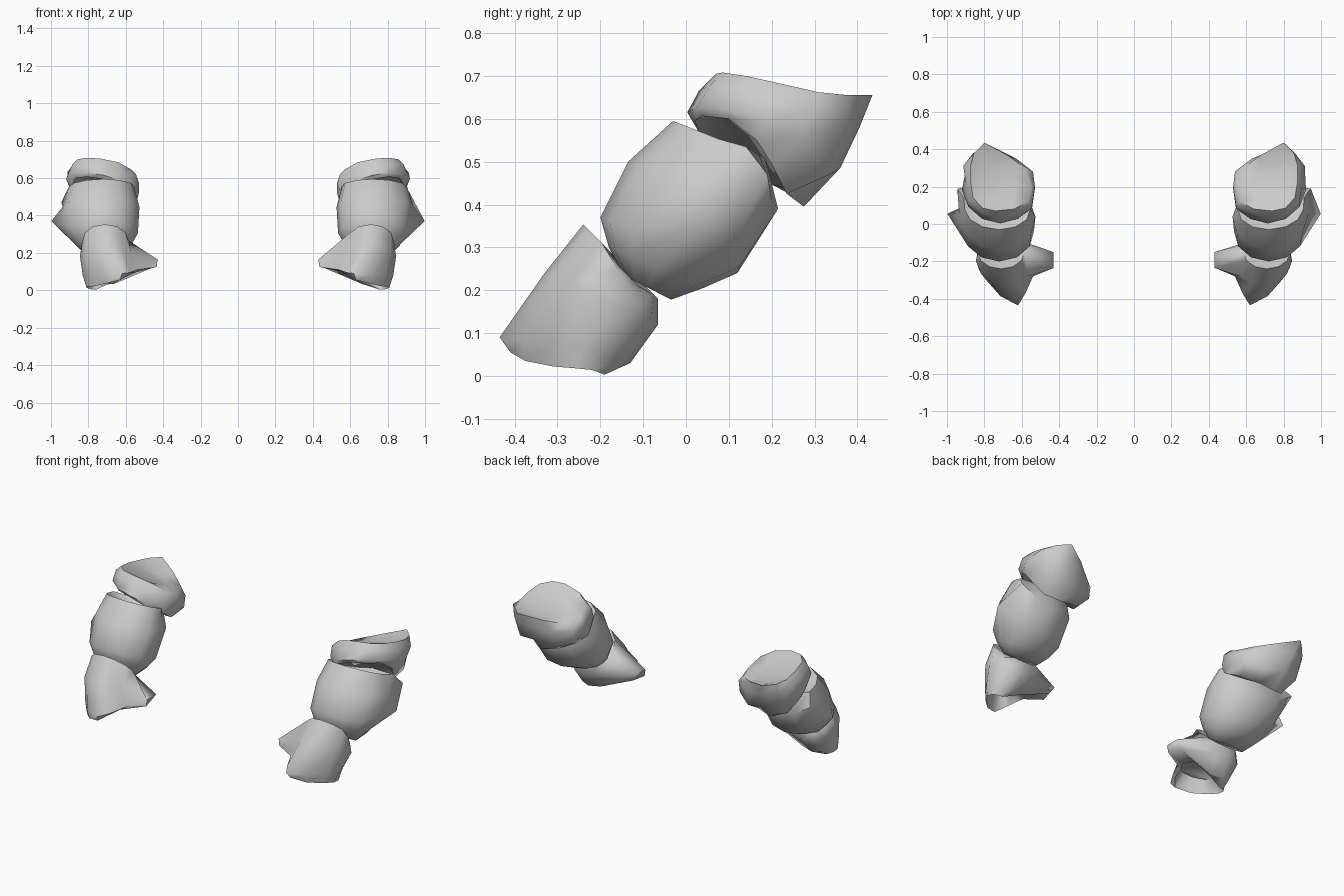
import bpy, math
from mathutils import Vector

N = 12  # sides of every ring: 0 = front, 3 = outer, 6 = back, 9 = inner

grey = bpy.data.materials.new("plain grey")
grey.diffuse_color = (0.6, 0.6, 0.6, 1)


def ring(front, back, w, dz=0.0):
    """Tilted oval from a front point to a back point, w = half width, dz = rise of the outer side."""
    f, b = Vector(front), Vector(back)
    c, u, v = (f + b) / 2, (f - b) / 2, Vector((w, 0, dz))
    return [c + u * math.cos(a) + v * math.sin(a)
            for a in (2 * math.pi * i / N for i in range(N))]


def build(name, rings, pulls):
    """Loft the rings into a closed shell, pull out its corners, and mirror it to the other arm."""
    loops = [ring(*r) for r in rings]
    for (r, i), p in pulls.items():
        loops[r][i] = Vector(p)
    verts = [p for loop in loops for p in loop]
    faces = [list(range(N)), list(range(len(verts) - N, len(verts)))[::-1]]
    for r in range(len(loops) - 1):
        for i in range(N):
            j = (i + 1) % N
            faces.append([r * N + j, r * N + i, (r + 1) * N + i, (r + 1) * N + j])
    for side, s in (("right", 1), ("left", -1)):
        mesh = bpy.data.meshes.new(f"{side}_{name}")
        mesh.from_pydata([(s * p.x, p.y, p.z) for p in verts], [],
                         [f if s > 0 else f[::-1] for f in faces])
        mesh.materials.append(grey)
        obj = bpy.data.objects.new(mesh.name, mesh)
        bpy.context.collection.objects.link(obj)
        bpy.context.view_layer.objects.active = obj
        obj.select_set(True)
        bpy.ops.object.mode_set(mode='EDIT')
        bpy.ops.mesh.select_all(action='SELECT')
        bpy.ops.mesh.normals_make_consistent(inside=False)
        bpy.ops.object.mode_set(mode='OBJECT')
        bpy.ops.object.shade_smooth_by_angle(angle=math.radians(58))
        obj.select_set(False)


# shoulder cuff: dished top sloping inward, pointed back
build("shoulder_cuff", [
    ((.73, .13, .67), (.75, .31, .615), .11, .025),
    ((.74, .07, .705), (.80, .435, .655), .14, .02),
    ((.72, .03, .665), (.775, .405, .58), .175, .035),
    ((.715, .003, .615), (.75, .36, .485), .187, .045),
    ((.715, .02, .595), (.745, .275, .395), .18, .05),
    ((.72, .06, .605), (.74, .25, .45), .14, .05),
], {(1, 1): (.81, .085, .708), (1, 2): (.86, .14, .70), (1, 3): (.875, .23, .68),
    (1, 4): (.875, .31, .662), (1, 5): (.855, .38, .655), (1, 7): (.68, .37, .62),
    (1, 8): (.58, .295, .595), (1, 9): (.55, .20, .605), (1, 10): (.57, .12, .645),
    (1, 11): (.64, .08, .685),
    (2, 7): (.63, .35, .56), (2, 8): (.54, .28, .555), (2, 9): (.53, .20, .575),
    (2, 10): (.545, .10, .62), (2, 3): (.90, .22, .64),
    (3, 7): (.64, .335, .46), (3, 8): (.545, .275, .485), (3, 9): (.53, .19, .52),
    (3, 10): (.545, .085, .565), (3, 5): (.85, .335, .47),
    (4, 2): (.865, .10, .60), (4, 3): (.895, .165, .55), (4, 4): (.875, .20, .495),
    (4, 5): (.83, .235, .425), (4, 7): (.655, .26, .415), (4, 8): (.575, .21, .45),
    (4, 9): (.54, .14, .48), (4, 10): (.56, .075, .53)})

# forearm guard: barrel with a fin on the outer side
build("forearm_guard", [
    ((.72, .01, .56), (.73, .16, .48), .13),
    ((.72, -.03, .595), (.74, .185, .51), .175),
    ((.72, -.135, .50), (.74, .215, .39), .203),
    ((.72, -.20, .37), (.73, .12, .24), .19),
    ((.72, -.18, .30), (.72, .04, .205), .155),
    ((.72, -.145, .235), (.72, -.035, .178), .11),
], {(1, 4): (.91, .14, .535), (2, 3): (.935, .06, .45), (2, 4): (.945, .19, .47),
    (2, 5): (.85, .20, .41), (3, 3): (.998, .055, .37), (3, 4): (.88, .11, .30),
    (3, 5): (.82, .125, .255)})

# hand guard: pointed front, spur on the inner side, hollow underneath
build("hand_guard", [
    ((.71, -.21, .31), (.71, -.10, .20), .09),
    ((.71, -.24, .353), (.71, -.065, .18), .125),
    ((.69, -.33, .24), (.72, -.065, .12), .14),
    ((.62, -.435, .09), (.73, -.13, .03), .12),
    ((.63, -.41, .055), (.76, -.19, .003), .12, -.03),
    ((.65, -.36, .13), (.73, -.16, .09), .08, -.02),
], {(1, 3): (.835, -.16, .25), (1, 4): (.82, -.125, .20),
    (2, 8): (.43, -.15, .165), (2, 9): (.43, -.235, .165), (2, 10): (.57, -.28, .20),
    (3, 1): (.715, -.385, .08), (3, 2): (.79, -.30, .09), (3, 3): (.83, -.24, .08),
    (3, 8): (.46, -.16, .12), (3, 9): (.435, -.235, .125),
    (3, 10): (.54, -.28, .11), (3, 11): (.58, -.37, .095),
    (4, 1): (.71, -.375, .035), (4, 2): (.77, -.31, .022), (4, 3): (.81, -.26, .018),
    (4, 4): (.81, -.22, .014), (4, 5): (.785, -.195, .005), (4, 7): (.68, -.175, .04),
    (4, 8): (.58, -.19, .10), (4, 9): (.55, -.25, .10),
    (4, 10): (.57, -.29, .09), (4, 11): (.59, -.36, .08)})
